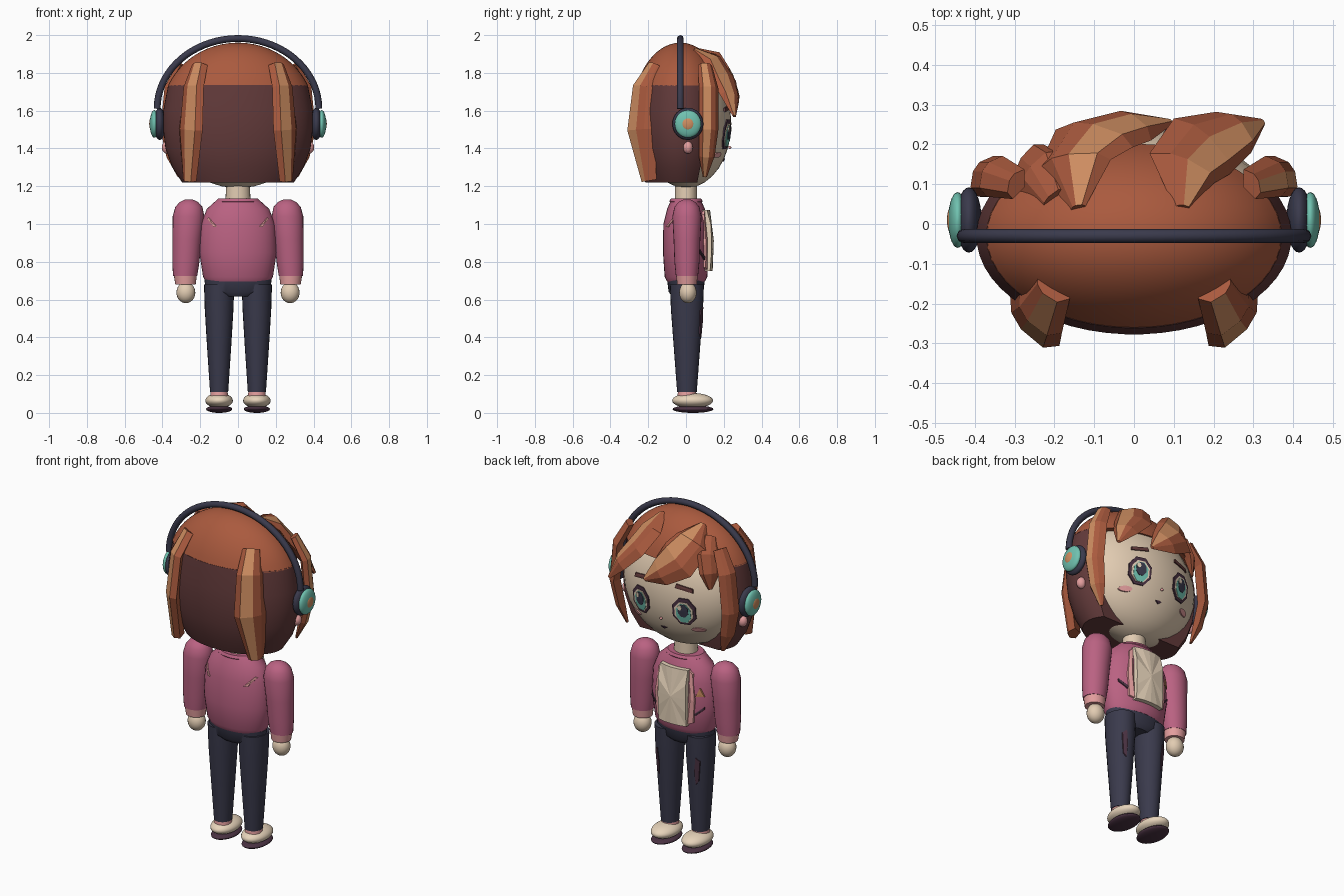
import bpy, bmesh, math
from mathutils import Vector

cube = bpy.data.objects.get("Cube")
if cube:
    bpy.data.objects.remove(cube, do_unlink=True)


def material(name, rgb):
    lin = [((c / 255 + 0.055) / 1.055) ** 2.4 for c in rgb] + [1]
    m = bpy.data.materials.new(name)
    m.use_nodes = True
    m.diffuse_color = lin
    m.node_tree.nodes["Principled BSDF"].inputs["Base Color"].default_value = lin
    return m


HAIR = material("copper hair", (170, 90, 62))
DARK = material("dark brown hair", (98, 58, 58))
GLOW = material("light hair streak", (208, 143, 98))
SKIN = material("skin", (226, 204, 178))
PINK = material("rose jacket", (186, 98, 130))
PALE = material("pale pink", (228, 158, 158))
NAVY = material("navy denim", (58, 58, 76))
TEAL = material("teal", (112, 194, 176))
PLUM = material("dark plum", (74, 50, 66))
CREAM = material("cream", (238, 218, 192))


# ---- helpers ----
def add(name, verts, faces, mats, smooth=40, slots=None):
    me = bpy.data.meshes.new(name)
    me.from_pydata(verts, [], faces)
    for m in mats:
        me.materials.append(m)
    if slots:
        for p in me.polygons:
            p.material_index = slots[p.index]
    bm = bmesh.new()
    bm.from_mesh(me)
    bmesh.ops.recalc_face_normals(bm, faces=bm.faces)
    bm.to_mesh(me)
    bm.free()
    ob = bpy.data.objects.new(name, me)
    bpy.context.collection.objects.link(ob)
    if smooth:
        bpy.ops.object.select_all(action='DESELECT')
        ob.select_set(True)
        bpy.context.view_layer.objects.active = ob
        bpy.ops.object.shade_smooth_by_angle(angle=math.radians(smooth))
    return ob


def skin_rings(rings):
    """Joins equal closed rings into a capped solid."""
    n = len(rings[0])
    verts = [v for r in rings for v in r]
    faces = [(i * n + j, i * n + (j + 1) % n, (i + 1) * n + (j + 1) % n, (i + 1) * n + j)
             for i in range(len(rings) - 1) for j in range(n)]
    faces += [tuple(range(n)), tuple(range(len(verts) - n, len(verts)))]
    return verts, faces


def loft(name, rows, mat, n=32, arc=None):
    """Ellipse rings, each row being (z, cx, cy, rx, ry)."""
    a0, a1 = arc or (0, 360)
    div = n - 1 if arc else n
    ang = [math.radians(a0 + (a1 - a0) * i / div) for i in range(n)]
    rings = [[(cx + rx * math.cos(a), cy + ry * math.sin(a), z) for a in ang]
             for z, cx, cy, rx, ry in rows]
    return add(name, *skin_rings(rings), [mat])


def ball(name, c, r, mat, n=28):
    rows = [(c[2] - r[2] * math.cos(t), c[0], c[1], r[0] * math.sin(t), r[1] * math.sin(t))
            for t in [0.04 + (math.pi - 0.08) * i / 16 for i in range(17)]]
    return loft(name, rows, mat, n)


def row_surface(rows):
    """Depth of a loft at (x, z)."""
    def f(x, z):
        for a, b in zip(rows, rows[1:]):
            if a[0] <= z <= b[0]:
                t = (z - a[0]) / (b[0] - a[0])
                _, cx, cy, rx, ry = [p + (q - p) * t for p, q in zip(a, b)]
                return cy + ry * math.sqrt(max(0, 1 - ((x - cx) / rx) ** 2))
        return 0
    return f


def face_surface(x, z):
    return 0.24 * math.sqrt(max(0, 1 - (x / 0.37) ** 2 - ((z - 1.53) / 0.34) ** 2))


def plate(name, outline, surf, off, mat, side=1):
    """Thin plate hugging a surface; side -1 puts it on the other side in y."""
    n = len(outline)
    cx, cz = (sum(p[k] for p in outline) / n for k in (0, 1))
    verts = [(x, side * (surf(x, z) + off), z) for x, z in outline]
    verts += [(x, side * (surf(x, z) - 0.004), z) for x, z in outline]
    verts.append((cx, side * (surf(cx, cz) + off), cz))
    faces = [(i, (i + 1) % n, 2 * n) for i in range(n)]
    faces += [(i, (i + 1) % n, n + (i + 1) % n, n + i) for i in range(n)]
    return add(name, verts, faces, [mat], 0)


def oval(cx, cz, rx, rz, n=12, turn=0):
    return [(cx + rx * math.cos(math.tau * i / n + turn), cz + rz * math.sin(math.tau * i / n + turn))
            for i in range(n)]


def box(x0, x1, z0, z1, steps=4):
    xs = [x0 + (x1 - x0) * i / steps for i in range(steps + 1)]
    zs = [z0 + (z1 - z0) * i / steps for i in range(1, steps)]
    return ([(x, z0) for x in xs] + [(x1, z) for z in zs]
            + [(x, z1) for x in reversed(xs)] + [(x0, z) for z in reversed(zs)])


def lock(name, path, widths, thick, sx=1, streak=True):
    """Faceted hair lock swept along a path, with one light facet."""
    section = [(-1, 0), (-0.5, 0.8), (0, 1), (0.75, 0.75), (1, 0), (0, -0.7)]
    pts = [Vector(p) for p in path]
    rings = []
    for i, p in enumerate(pts):
        t = (pts[min(i + 1, len(pts) - 1)] - pts[max(i - 1, 0)]).normalized()
        v = p - Vector((0, -0.02, 1.55))
        v = (v - t * v.dot(t)).normalized()
        u = t.cross(v)
        w = widths[i]
        rings.append([p + u * (a * w) + v * (b * thick * min(1, w / 0.05)) for a, b in section])
    rings = [[(q.x * sx, q.y, q.z) for q in r] for r in rings]
    verts, faces = skin_rings(rings)
    slots = [1 if streak and i % 6 == 2 and i < len(faces) - 2 else 0 for i in range(len(faces))]
    return add(name, verts, faces, [HAIR, GLOW], 0, slots)


# ---- head and hair ----
ball("head", (0, 0, 1.53), (0.37, 0.24, 0.34), SKIN, 40)
loft("hair_cap", [(1.58 + 0.38 * math.sin(t), 0, -0.03, 0.405 * math.cos(t), 0.252 * math.cos(t))
                  for t in [0.405 + 1.14 * i / 12 for i in range(13)]], HAIR, 48)
loft("back_hair", [(z, 0, -0.03, 0.4 * k, 0.25 * k) for z, k in
                   [(1.22, 0.74), (1.3, 0.87), (1.4, 0.96), (1.5, 0.99), (1.6, 0.99), (1.735, 0.925)]],
     DARK, 36, (151, 389))
for s, tag in ((1, "left"), (-1, "right")):
    lock(tag + "_back_lock", [(0.2, -0.15, 1.83), (0.235, -0.215, 1.72), (0.25, -0.235, 1.5),
                              (0.25, -0.19, 1.23)], [0.055, 0.08, 0.095, 0.045], 0.045, s)
    lock(tag + "_side_lock", [(0.29, 0.1, 1.84), (0.35, 0.12, 1.72), (0.372, 0.12, 1.5),
                              (0.345, 0.11, 1.36), (0.31, 0.1, 1.25)],
         [0.04, 0.055, 0.055, 0.045, 0.012], 0.035, s, s > 0)
lock("fringe_right", [(-0.14, 0.04, 1.92), (-0.15, 0.15, 1.86), (-0.1, 0.215, 1.77),
                      (-0.01, 0.24, 1.69), (0.09, 0.255, 1.62)], [0.02, 0.1, 0.12, 0.085, 0.012], 0.04)
lock("fringe_left", [(0.12, 0.04, 1.92), (0.12, 0.14, 1.86), (0.17, 0.195, 1.77),
                     (0.25, 0.23, 1.67), (0.32, 0.255, 1.57)], [0.02, 0.09, 0.1, 0.07, 0.012], 0.04)
lock("fringe_temple", [(-0.2, 0.06, 1.87), (-0.24, 0.13, 1.8), (-0.26, 0.15, 1.71),
                       (-0.27, 0.16, 1.62)], [0.04, 0.07, 0.06, 0.012], 0.03, 1, False)

# ---- face ----
for s, tag in ((1, "left"), (-1, "right")):
    x, z = 0.14 * s, 1.475
    turn = math.pi / 8
    plate(tag + "_eye_rim", oval(x, z, 0.068, 0.085, 8, turn), face_surface, 0.006, PLUM)
    plate(tag + "_eye_white", oval(x, z - 0.004, 0.054, 0.066, 8, turn), face_surface, 0.008, CREAM)
    plate(tag + "_iris", oval(x, z - 0.008, 0.043, 0.06, 8, turn), face_surface, 0.010, TEAL)
    plate(tag + "_pupil", oval(x, z + 0.008, 0.03, 0.04, 8, turn), face_surface, 0.012, NAVY)
    plate(tag + "_eye_glint", oval(x + 0.016, z + 0.026, 0.012, 0.015, 8), face_surface, 0.014, CREAM)
    plate(tag + "_brow", [(x - 0.05, 1.6 + 0.008 * s), (x + 0.05, 1.6 - 0.008 * s),
                          (x + 0.045, 1.622 - 0.008 * s), (x - 0.045, 1.622 + 0.008 * s)],
          face_surface, 0.008, DARK)
    plate(tag + "_blush", oval(0.2 * s, 1.365, 0.034, 0.014), face_surface, 0.006, PALE)
plate("mouth", [(-0.02, 1.345), (0, 1.332), (0.02, 1.345), (0, 1.348)], face_surface, 0.006, PLUM)
ball("nose", (0, 0.232, 1.405), (0.008, 0.008, 0.008), PALE, 12)

# ---- headphones ----
cu = bpy.data.curves.new("headband", 'CURVE')
cu.dimensions = '3D'
cu.bevel_depth = 0.018
cu.bevel_resolution = 2
cu.use_fill_caps = True
sp = cu.splines.new('POLY')
sp.points.add(36)
for i, p in enumerate(sp.points):
    a = math.pi * i / 36
    p.co = (0.428 * math.cos(a), -0.03, 1.61 + 0.372 * math.sin(a), 1)
cu.materials.append(NAVY)
bpy.context.collection.objects.link(bpy.data.objects.new("headband", cu))
for s, tag in ((1, "left"), (-1, "right")):
    ball(tag + "_ear_pad", (0.415 * s, 0.01, 1.53), (0.032, 0.082, 0.085), NAVY)
    ball(tag + "_ear_cup", (0.443 * s, 0.01, 1.53), (0.024, 0.07, 0.073), TEAL)
    ball(tag + "_ear_button", (0.457 * s, 0.01, 1.53), (0.013, 0.036, 0.037), GLOW)
    ball(tag + "_earring", (0.375 * s, 0.01, 1.405), (0.028, 0.026, 0.033), PALE, 16)

# ---- torso ----
loft("neck", [(1.08, 0, 0, 0.068, 0.06), (1.23, 0, 0, 0.062, 0.058)], SKIN, 24)
torso = [(0.695, 0, 0, 0.17, 0.1), (0.72, 0, 0, 0.185, 0.113), (0.85, 0, 0, 0.205, 0.122),
         (1.0, 0, 0, 0.197, 0.12), (1.08, 0, 0, 0.165, 0.1), (1.125, 0, 0, 0.115, 0.08)]
loft("jacket", torso, PINK)
loft("collar", [(1.11, 0, 0, 0.11, 0.08), (1.12, 0, 0, 0.12, 0.088), (1.135, 0, 0, 0.105, 0.08)], PINK)
chest = row_surface(torso)
plate("shirt_panel", box(-0.09, 0.09, 0.75, 1.075), chest, 0.026, CREAM)
for s, tag in ((1, "left"), (-1, "right")):
    plate(tag + "_lapel", [(0.09 * s, 0.76), (0.118 * s, 0.77), (0.128 * s, 0.9), (0.11 * s, 1.05),
                           (0.09 * s, 1.07)], chest, 0.012, PALE)
    plate(tag + "_pocket", [(0.125 * s, 0.81), (0.17 * s, 0.85), (0.17 * s, 0.865), (0.125 * s, 0.825)],
          chest, 0.008, PLUM)
    plate(tag + "_back_mark", [(0.11 * s, 0.985), (0.13 * s, 0.985), (0.165 * s, 1.03), (0.155 * s, 1.035)],
          chest, 0.008, PALE, -1)
plate("badge", [(-0.17, 0.925), (-0.13, 0.925), (-0.15, 0.975)], chest, 0.008, GLOW)

# ---- arms, legs and shoes ----
loft("hips", [(0.615, 0, 0, 0.1, 0.07), (0.64, 0, 0, 0.17, 0.092), (0.705, 0, 0, 0.178, 0.1)], NAVY)
for s, tag in ((1, "left"), (-1, "right")):
    loft(tag + "_sleeve", [(z, cx * s, 0.005, r, r * 0.92) for z, cx, r in
                           [(0.725, 0.28, 0.064), (0.8, 0.276, 0.072), (0.92, 0.27, 0.077),
                            (1.04, 0.262, 0.084), (1.09, 0.26, 0.072), (1.115, 0.26, 0.05),
                            (1.128, 0.26, 0.025), (1.131, 0.26, 0.004)]], PINK, 24)
    loft(tag + "_cuff", [(0.68, 0.278 * s, 0.005, 0.054, 0.052), (0.735, 0.279 * s, 0.005, 0.062, 0.058)],
         PALE, 24)
    ball(tag + "_hand", (0.276 * s, 0.01, 0.637), (0.05, 0.046, 0.056), SKIN, 20)
    leg = [(0.11, 0.1 * s, 0.005, 0.048, 0.052), (0.35, 0.1 * s, 0.005, 0.064, 0.07),
           (0.55, 0.1 * s, 0.005, 0.076, 0.085), (0.68, 0.1 * s, 0.005, 0.08, 0.09)]
    loft(tag + "_leg", leg, NAVY, 24)
    plate(tag + "_leg_fade", [(0.12 * s, 0.4), (0.135 * s, 0.42), (0.145 * s, 0.54), (0.125 * s, 0.56),
                              (0.115 * s, 0.48)], row_surface(leg), 0.006, PLUM)
    loft(tag + "_sock", [(0.07, 0.1 * s, 0.005, 0.05, 0.052), (0.12, 0.1 * s, 0.005, 0.044, 0.047)], PALE, 24)
    ball(tag + "_shoe", (0.1 * s, 0.035, 0.065), (0.073, 0.108, 0.04), CREAM)
    ball(tag + "_sole", (0.1 * s, 0.037, 0.02), (0.069, 0.108, 0.02), PLUM)
